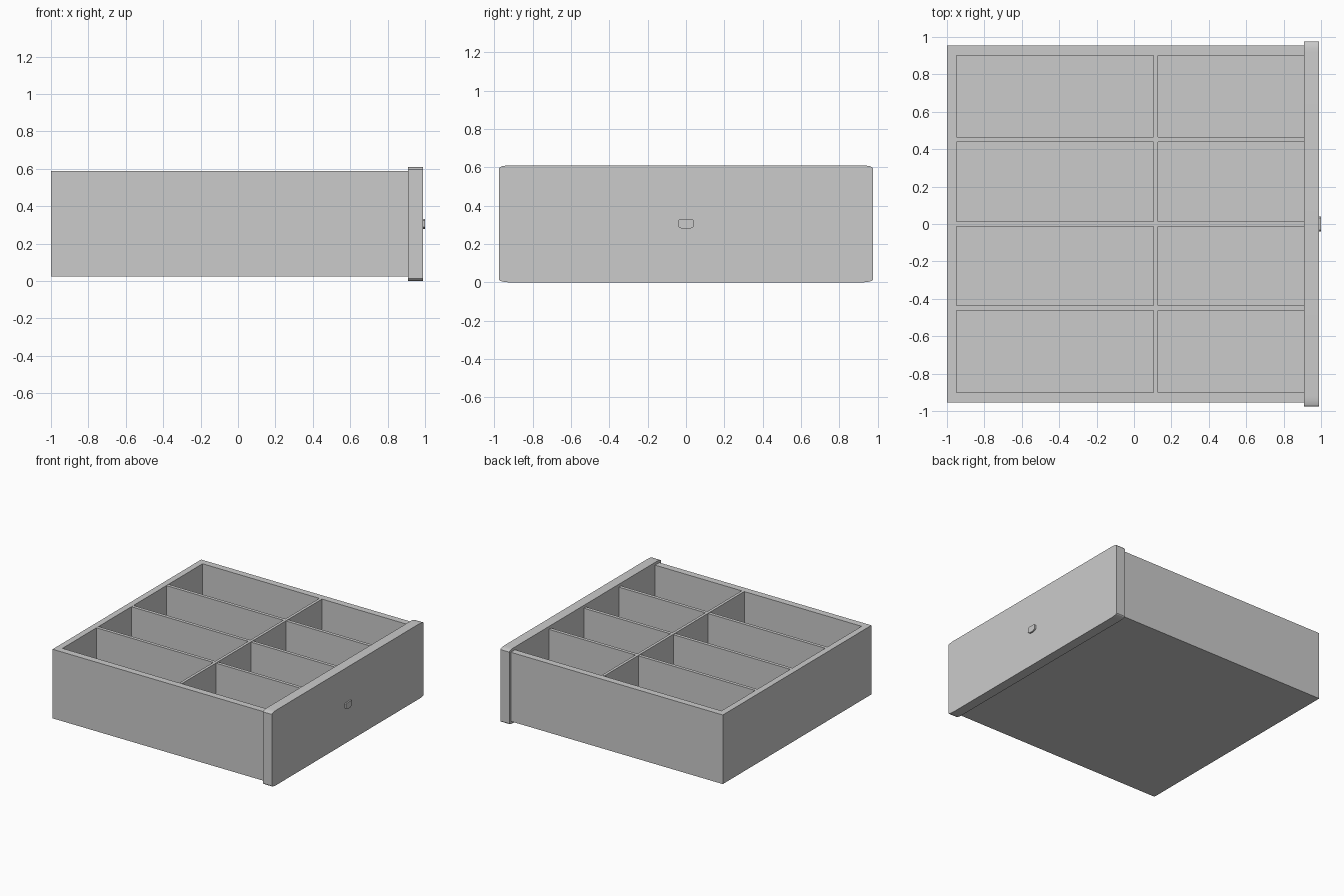
import bpy, bmesh, math

if "Cube" in bpy.data.objects:
    bpy.data.objects.remove(bpy.data.objects["Cube"])


def prism(name, outline, x0, x1):
    """Extrude a (y, z) outline along x."""
    bm = bmesh.new()
    face = bm.faces.new([bm.verts.new((x0, y, z)) for y, z in outline])
    ext = bmesh.ops.extrude_face_region(bm, geom=[face])
    for v in ext["geom"]:
        if isinstance(v, bmesh.types.BMVert):
            v.co.x = x1
    bmesh.ops.recalc_face_normals(bm, faces=bm.faces)
    mesh = bpy.data.meshes.new(name)
    bm.to_mesh(mesh)
    bm.free()
    ob = bpy.data.objects.new(name, mesh)
    bpy.context.collection.objects.link(ob)
    return ob


def box(name, x0, x1, y0, y1, z0, z1):
    return prism(name, [(y0, z0), (y1, z0), (y1, z1), (y0, z1)], x0, x1)


def smooth(ob):
    bpy.ops.object.select_all(action='DESELECT')
    bpy.context.view_layer.objects.active = ob
    ob.select_set(True)
    bpy.ops.object.shade_smooth_by_angle(angle=math.radians(30))


PANEL_X = 0.908
FLOOR = 0.035
TOP = 0.587

# Drawer body: hollow tray, closed at the front by the panel
body = box("drawer_body", -1.0, PANEL_X, -0.955, 0.955, 0.025, TOP)
cutter = box("body_cutter", -0.95, 1.1, -0.9, 0.901, FLOOR, 0.8)
cutter.hide_render = True
mod = body.modifiers.new("hollow", 'BOOLEAN')
mod.operation = 'DIFFERENCE'
mod.solver = 'EXACT'
mod.object = cutter
bpy.context.view_layer.objects.active = body
body.select_set(True)
bpy.ops.object.modifier_apply(modifier=mod.name)
bpy.data.objects.remove(cutter)

# Lengthwise dividers
for i, y in enumerate((-0.448, 0.001, 0.451)):
    box(f"long_divider_{i + 1}", -0.95, PANEL_X, y - 0.0135, y + 0.0135, FLOOR, TOP - 0.001)

# Cross divider
box("cross_divider", 0.104, 0.127, -0.9, 0.901, FLOOR, TOP + 0.002)

# Front panel with flattened rounded corners
W, H, CY, CZ = 0.975, 0.61, 0.055, 0.014
outline = []
for quarter, (sy, sz) in enumerate(((1, 1), (-1, 1), (-1, -1), (1, -1))):
    cy = sy * (W - CY)
    cz = H - CZ if sz > 0 else CZ
    for k in range(5):
        a = math.radians(90 * quarter + 22.5 * k)
        outline.append((cy + CY * math.cos(a), cz + CZ * math.sin(a)))
smooth(prism("front_panel", outline, PANEL_X, 0.988))

# Small pull on the panel
pull = [(-0.032, 0.330), (0.032, 0.330), (0.039, 0.324), (0.039, 0.289),
        (0.022, 0.280), (0.0, 0.277), (-0.022, 0.280), (-0.039, 0.289), (-0.039, 0.324)]
smooth(prism("pull", pull, 0.986, 1.0))
